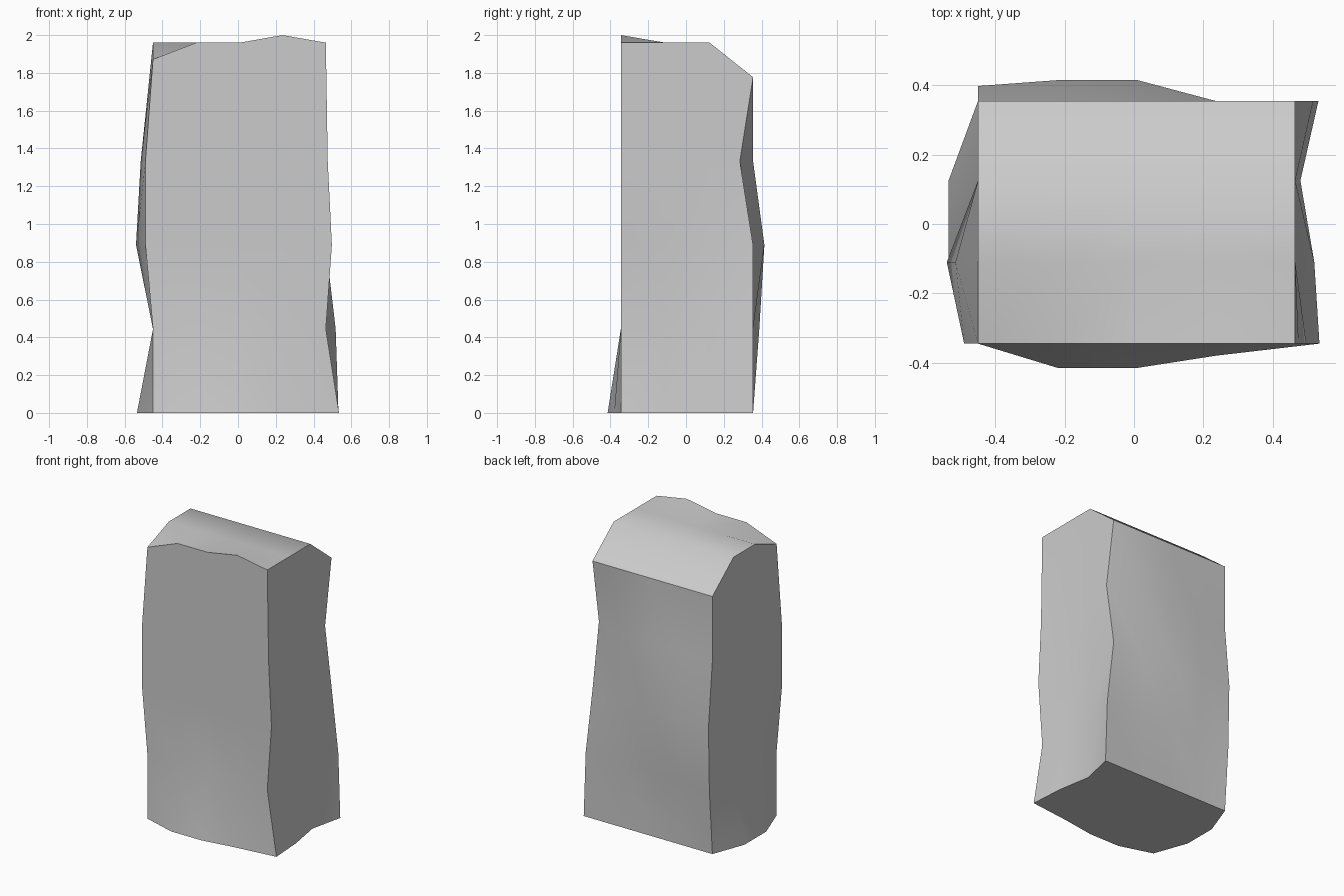
import bpy, bmesh, math
from itertools import product

if "Cube" in bpy.data.objects:
    bpy.data.objects.remove(bpy.data.objects["Cube"])

# Coarse block grid: columns across, rows in depth, levels in height
X = [-0.45, -0.22, 0.01, 0.235, 0.465]
Y = [-0.345, -0.11, 0.125, 0.355]
Z = [0, 0.444, 0.889, 1.333, 1.96]
N = (4, 3, 4)

# Worn edges: new coordinate for each displaced grid point, axis 0/1/2
worn = {}


def wear(axis, points, values):
    for p, v in zip(points, values):
        worn[p + (axis,)] = v


# Base outline
wear(1, [(i, 0, 0) for i in range(1, 4)], [-0.415, -0.415, -0.38])
wear(0, [(0, 1, 0), (0, 2, 0)], [-0.535, -0.535])
wear(0, [(4, j, 0) for j in range(4)], [0.535, 0.52, 0.48, 0.532])
# Upright edges
wear(0, [(0, 0, 2), (0, 0, 3)], [-0.49, -0.49])
wear(0, [(4, 0, 2), (4, 0, 3)], [0.497, 0.475])
wear(1, [(0, 3, 1), (0, 3, 2)], [0.388, 0.398])
wear(0, [(4, 3, 1)], [0.517])
wear(1, [(4, 3, 3)], [0.285])
# Bulges on the left and back sides
wear(0, [(0, 1, 2), (0, 1, 3)], [-0.54, -0.515])
wear(1, [(1, 3, 2), (2, 3, 2)], [0.415, 0.415])
# Sloped back of the top and uneven front top edge
wear(2, [(i, 3, 4) for i in range(5)], [1.777] * 5)
wear(2, [(0, 0, 4), (3, 0, 4)], [1.872, 2.0])

bm = bmesh.new()
verts = {}
for p in product(range(5), range(4), range(5)):
    if any(p[a] in (0, N[a]) for a in range(3)):
        base = (X[p[0]], Y[p[1]], Z[p[2]])
        verts[p] = bm.verts.new([worn.get(p + (a,), base[a]) for a in range(3)])

# Skin the six sides of the grid
for a in range(3):
    u, v = (a + 1) % 3, (a + 2) % 3
    for side, s, t in product((0, N[a]), range(N[u]), range(N[v])):
        quad = []
        for ds, dt in ((0, 0), (1, 0), (1, 1), (0, 1)):
            p = [0, 0, 0]
            p[a], p[u], p[v] = side, s + ds, t + dt
            quad.append(verts[tuple(p)])
        bm.faces.new(quad if side else quad[::-1])

mesh = bpy.data.meshes.new("stone_block")
bm.to_mesh(mesh)
bm.free()
block = bpy.data.objects.new("stone_block", mesh)
bpy.context.collection.objects.link(block)
bpy.context.view_layer.objects.active = block
block.select_set(True)
bpy.ops.object.shade_smooth_by_angle(angle=math.radians(45))
